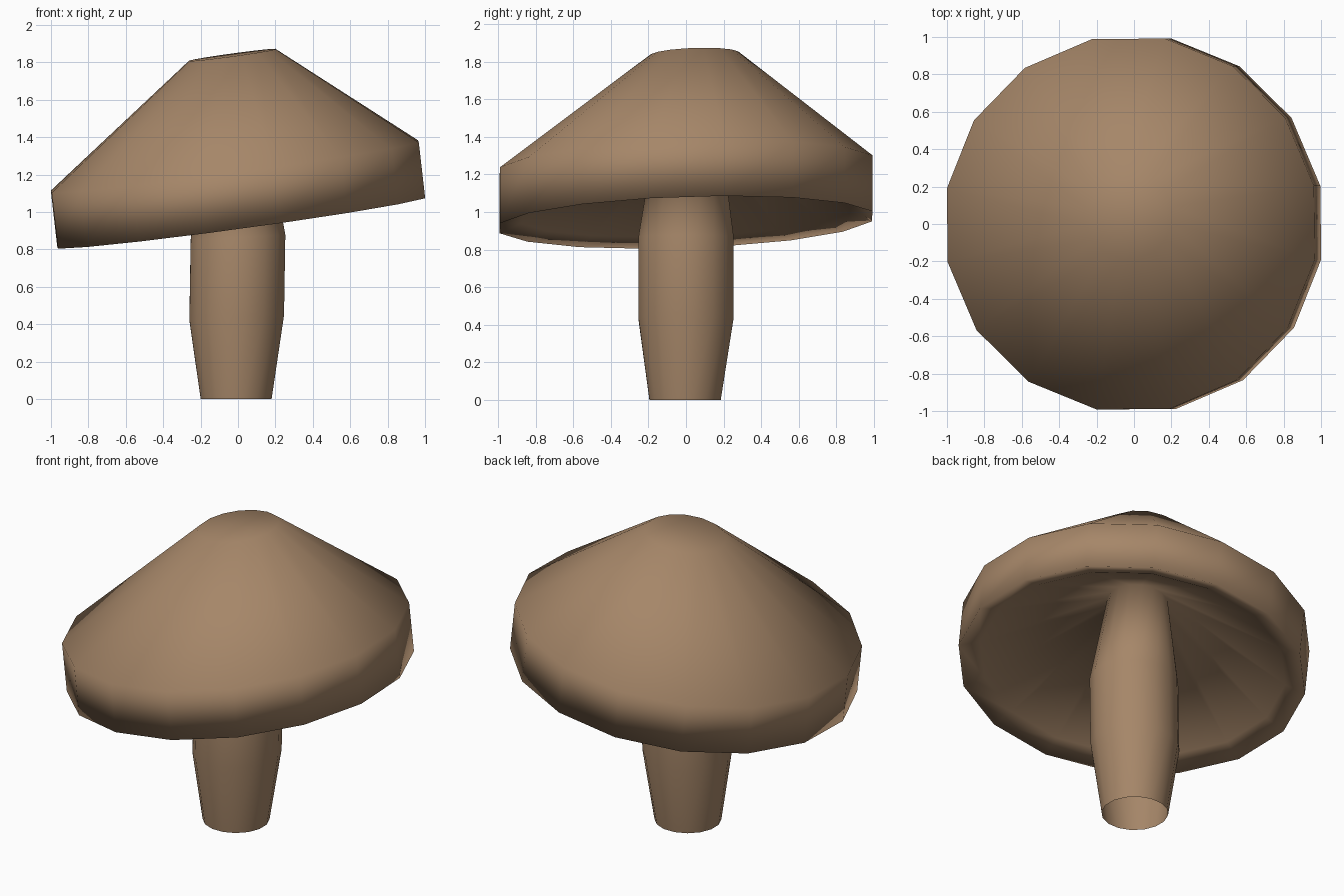
import bpy, bmesh, math
from mathutils import Vector, Euler

if "Cube" in bpy.data.objects:
    bpy.data.objects.remove(bpy.data.objects["Cube"])

SIDES = 16

brown = bpy.data.materials.new("mushroom_brown")
brown.diffuse_color = (0.38, 0.24, 0.14, 1)
brown.use_nodes = True
brown.node_tree.nodes["Principled BSDF"].inputs["Base Color"].default_value = brown.diffuse_color


def loft(name, rings, offset):
    """Skin a list of (centre, radius, tilt_x, tilt_y) rings and close the last one."""
    bm = bmesh.new()
    loops = []
    for centre, radius, tx, ty in rings:
        rot = Euler((math.radians(tx), math.radians(ty), 0)).to_matrix()
        loop = []
        for i in range(SIDES):
            a = math.radians(offset) + 2 * math.pi * i / SIDES
            p = rot @ Vector((radius * math.cos(a), radius * math.sin(a), 0))
            loop.append(bm.verts.new(Vector(centre) + p))
        loops.append(loop)
    for low, high in zip(loops, loops[1:]):
        for i in range(SIDES):
            j = (i + 1) % SIDES
            bm.faces.new((low[i], low[j], high[j], high[i]))
    bm.faces.new(loops[-1])
    for f in bm.faces:
        f.smooth = True
    mesh = bpy.data.meshes.new(name)
    bm.to_mesh(mesh)
    bm.free()
    mesh.materials.append(brown)
    obj = bpy.data.objects.new(name, mesh)
    bpy.context.collection.objects.link(obj)
    return obj


TX, TY = 1.9, -7.8  # tilt of the cap

# One continuous skin: open foot, bulging stem, underside, lip, rim wall, crown
loft("mushroom", [
    ((-0.01, -0.005, 0), 0.193, 0, 0),
    ((-0.007, 0, 0.435), 0.258, 0, -3),
    ((0, 0, 0.865), 0.258, 0, -3),
    ((-0.02, 0.01, 1.40), 0.178, TX, TY),
    ((0.01, 0, 0.99), 0.89, TX, TY),
    ((0.017, 0, 0.945), 1.01, TX, TY),
    ((-0.017, 0, 1.243), 1.01, TX, TY),
    ((-0.03, 0.045, 1.84), 0.237, TX, TY),
], 11.7)
